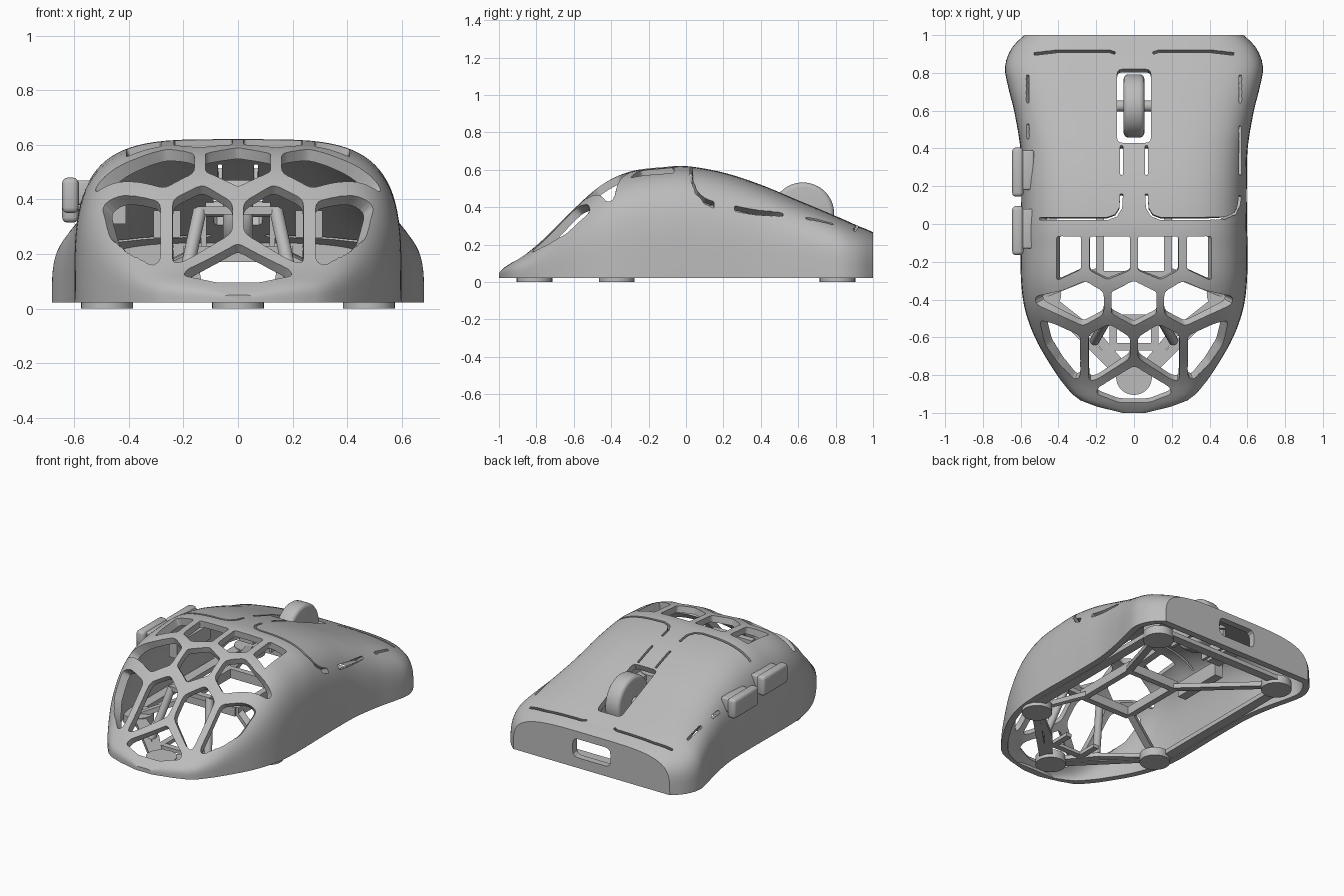
import bpy, bmesh, math
from mathutils import Vector

cube = bpy.data.objects.get("Cube")
if cube:
    bpy.data.objects.remove(cube)

grey = bpy.data.materials.new("matte_grey")
grey.use_nodes = True
grey.diffuse_color = (0.5, 0.5, 0.5, 1)
grey.node_tree.nodes["Principled BSDF"].inputs["Base Color"].default_value = (0.5, 0.5, 0.5, 1)

# Body curves: y, half width, height
BODY = [(-1, .06, .05), (-.975, .17, .075), (-.93, .29, .105), (-.85, .37, .155), (-.75, .44, .24),
        (-.6, .525, .39), (-.45, .578, .52), (-.3, .598, .59), (-.1, .6, .616), (0, .598, .62),
        (.2, .597, .585), (.4, .602, .52), (.6, .635, .437), (.72, .665, .387), (.83, .683, .34),
        (.92, .655, .3), (.97, .615, .28), (.985, .603, .273), (1, .58, .266)]
BASE = 0.022
POWER = 4


def curve(y, k):
    """Smooth interpolation through the body table."""
    y = min(max(y, -1), 1)
    i = max(j for j in range(len(BODY) - 1) if BODY[j][0] <= y)

    def slope(j):
        a, b = BODY[max(j - 1, 0)], BODY[min(j + 1, len(BODY) - 1)]
        return (b[k] - a[k]) / (b[0] - a[0])
    p, q = BODY[i], BODY[i + 1]
    h = q[0] - p[0]
    t = (y - p[0]) / h
    return ((1 + 2 * t) * (1 - t) ** 2 * p[k] + t * (1 - t) ** 2 * h * slope(i)
            + t * t * (3 - 2 * t) * q[k] + t * t * (t - 1) * h * slope(i + 1))


def surface(x, y):
    r = min(abs(x) / curve(y, 1), 0.985)
    return BASE + (curve(y, 2) - BASE) * (1 - r ** POWER) ** (1 / POWER)


def normal(x, y, e=0.01):
    gx = (surface(x + e, y) - surface(x - e, y)) / (2 * e)
    gy = (surface(x, y + e) - surface(x, y - e)) / (2 * e)
    return Vector((-gx, -gy, 1)).normalized()


def finish(name, bm, angle=35):
    bmesh.ops.recalc_face_normals(bm, faces=bm.faces)
    mesh = bpy.data.meshes.new(name)
    bm.to_mesh(mesh)
    bm.free()
    mesh.materials.append(grey)
    ob = bpy.data.objects.new(name, mesh)
    bpy.context.collection.objects.link(ob)
    if angle:
        smooth(ob, angle)
    return ob


def smooth(ob, angle):
    bpy.ops.object.select_all(action='DESELECT')
    ob.select_set(True)
    bpy.context.view_layer.objects.active = ob
    bpy.ops.object.shade_smooth_by_angle(angle=math.radians(angle))


def loft(name, y0, y1, wall, floor, rows=60, cols=48):
    """Closed solid of body sections, inset by the wall thickness."""
    bm = bmesh.new()
    rings = []
    for i in range(rows + 1):
        y = y0 + (y1 - y0) * i / rows
        size = []
        for k in (1, 2):
            s = (curve(y + .01, k) - curve(y - .01, k)) / .02
            size.append(curve(y, k) - wall * min(math.sqrt(1 + s * s), 1.7))
        w, h = max(size[0], .03), max(size[1], .04) - floor
        ring = []
        for j in range(cols + 1):
            a = math.pi * j / cols
            c, s = math.cos(a), max(math.sin(a), 0)
            ring.append(bm.verts.new((math.copysign(w * abs(c) ** (2 / POWER), c), y,
                                      floor + h * s ** (2 / POWER))))
        rings.append(ring)
    for a, b in zip(rings, rings[1:]):
        for j in range(cols + 1):
            k = (j + 1) % (cols + 1)
            bm.faces.new((a[j], a[k], b[k], b[j]))
    bm.faces.new(rings[0])
    bm.faces.new(rings[-1])
    return finish(name, bm, 0)


def rounded(points, r, step=.045):
    """Outline with rounded corners and evenly divided edges."""
    out = []
    n = len(points)
    for i in range(n):
        p, a, b = (Vector(points[j % n]) for j in (i, i - 1, i + 1))
        u = p + (a - p).normalized() * min(r, (a - p).length * .45)
        v = p + (b - p).normalized() * min(r, (b - p).length * .45)
        for t in (0, .33, .67, 1):
            out.append(u * (1 - t) ** 2 + p * 2 * t * (1 - t) + v * t * t)
    dense = []
    for a, b in zip(out, out[1:] + out[:1]):
        parts = max(1, math.ceil((b - a).length / step))
        dense += [a.lerp(b, k / parts) for k in range(parts)]
    return dense


shell = loft("shell", -1, 1, 0, BASE)


def carve(cutter):
    bpy.context.view_layer.objects.active = shell
    mod = shell.modifiers.new("cut", 'BOOLEAN')
    mod.operation = 'DIFFERENCE'
    mod.solver = 'EXACT'
    mod.object = cutter
    bpy.ops.object.modifier_apply(modifier=mod.name)
    bpy.data.objects.remove(cutter)


def prism(bm, top, bottom):
    lo, hi = ([bm.verts.new(p) for p in ring] for ring in (bottom, top))
    for i in range(len(lo)):
        j = (i + 1) % len(lo)
        bm.faces.new((lo[i], lo[j], hi[j], hi[i]))
    caps = [bm.faces.new(lo[::-1]), bm.faces.new(hi)]
    bmesh.ops.triangulate(bm, faces=caps, ngon_method='EAR_CLIP')


def hole(bm, points, r=.025, sides=(1, -1)):
    """Opening cut square to the body surface from its plan outline."""
    for s in sides:
        top, bottom = [], []
        for p in rounded(points, r):
            q = Vector((p.x * s, p.y, surface(p.x * s, p.y)))
            n = normal(q.x, q.y)
            top.append(q + n * .1)
            bottom.append(q - n * .08)
        prism(bm, top, bottom)


def slit(bm, path, w, sides=(1, -1)):
    left, right = [], []
    for i, p in enumerate(path):
        d = Vector(path[min(i + 1, len(path) - 1)]) - Vector(path[max(i - 1, 0)])
        side = Vector((-d.y, d.x)).normalized() * w / 2
        left.append(tuple(Vector(p) + side))
        right.append(tuple(Vector(p) - side))
    hole(bm, left + right[::-1], .005, sides)


# Hollow inside
carve(loft("inner_cutter", -.955, .955, .042, -.03))

# Honeycomb openings, neighbours in separate cuts
cut = bmesh.new()
hole(cut, [(.02, -.065), (.235, -.065), (.235, -.245), (.14, -.295), (.02, -.245)], .015)
hole(cut, [(.285, -.59), (.43, -.525), (.5, -.51), (.47, -.64), (.4, -.74), (.315, -.825), (.285, -.81)])
carve(finish("cutter", cut, 0))
cut = bmesh.new()
hole(cut, [(.28, -.065), (.41, -.065), (.41, -.3), (.28, -.24)], .015)
hole(cut, [(.02, -.6), (.13, -.53), (.24, -.585), (.24, -.83), (.2, -.825), (.02, -.71)])
carve(finish("cutter", cut, 0))
cut = bmesh.new()
hole(cut, [(0, -.3), (.12, -.36), (.12, -.475), (0, -.54), (-.12, -.475), (-.12, -.36)], .015, (1,))
hole(cut, [(0, -.75), (.19, -.865), (.2, -.9), (.08, -.945), (-.08, -.945), (-.2, -.9), (-.19, -.865)],
     .02, (1,))
carve(finish("cutter", cut, 0))
for side in (1, -1):
    cut = bmesh.new()
    hole(cut, [(.16, -.36), (.26, -.3), (.37, -.35), (.525, -.385), (.52, -.425), (.27, -.54), (.16, -.48)],
         .025, (side,))
    carve(finish("cutter", cut, 0))

# Wheel slot, button gaps and cable port
cut = bmesh.new()
hole(cut, [(.09, .43), (.09, .82), (-.09, .82), (-.09, .43)], .03, (1,))
slit(cut, [(.066, .26), (.066, .415)], .014)
slit(cut, [(.1, .905), (.13, .915), (.4, .915), (.53, .9)], .014)
slit(cut, [(.066, .16), (.07, .085), (.095, .045), (.14, .028), (.3, .028), (.5, .028)], .015, (-1,))
slit(cut, [(.066, .16), (.07, .085), (.095, .045), (.14, .028), (.3, .028), (.48, .03),
           (.535, .055), (.556, .1), (.562, .15)], .014, (1,))
slit(cut, [(.562, .26), (.562, .52)], .012, (1,))
slit(cut, [(.562, .45), (.562, .53)], .012, (-1,))
slit(cut, [(.563, .64), (.563, .79)], .012)
port = rounded([(-.14, .09), (.14, .09), (.14, .215), (-.14, .215)], .04, 1)
prism(cut, [(p.x, 1.1, p.y) for p in port], [(p.x, .87, p.y) for p in port])
carve(finish("cutter", cut, 0))
smooth(shell, 30)


def box(name, centre, size, bevel=0, segments=3):
    bm = bmesh.new()
    bmesh.ops.create_cube(bm, size=1)
    for v in bm.verts:
        v.co = Vector(a * b + c for a, b, c in zip(v.co, size, centre))
    if bevel:
        bmesh.ops.bevel(bm, geom=bm.edges[:], offset=bevel, segments=segments, profile=.5, affect='EDGES')
    return finish(name, bm)


def rod(name, a, b, r, sides=32, bevel=0):
    """Cylinder from a to b."""
    a, b = Vector(a), Vector(b)
    bm = bmesh.new()
    bmesh.ops.create_cone(bm, cap_ends=True, segments=sides, radius1=r, radius2=r, depth=(b - a).length)
    if bevel:
        rims = [e for e in bm.edges if abs(e.verts[0].co.z - e.verts[1].co.z) < 1e-5]
        bmesh.ops.bevel(bm, geom=rims, offset=bevel, segments=4, profile=.5, affect='EDGES')
    turn = (b - a).to_track_quat('Z', 'Y')
    for v in bm.verts:
        v.co = turn @ v.co + (a + b) / 2
    return finish(name, bm)


def bar(name, a, b, w=.045, h=.03):
    """Flat strip from a to b."""
    a, b = Vector(a), Vector(b)
    d = b - a
    side = d.cross(Vector((0, 0, 1))).normalized() * w / 2
    up = side.cross(d).normalized() * h / 2
    bm = bmesh.new()
    ends = [[bm.verts.new(p + side * i + up * j) for i, j in ((1, 1), (-1, 1), (-1, -1), (1, -1))]
            for p in (a, b)]
    for i in range(4):
        j = (i + 1) % 4
        bm.faces.new((ends[0][i], ends[0][j], ends[1][j], ends[1][i]))
    for e in ends:
        bm.faces.new(e)
    return finish(name, bm)


# Scroll wheel
rod("scroll_wheel", (-.055, .625, .365), (.055, .625, .365), .167, 64, .025)
rod("wheel_axle", (-.12, .625, .365), (.12, .625, .365), .03)

# Side buttons on the right
for name, y, z in (("front_side_button", -.035, .415), ("rear_side_button", .275, .38)):
    box(name, (-.615, y, z), (.06, .26, .13), .02)
    box(name + "_stem", (-.57, y + .01, z + .01), (.08, .21, .09), .01)
box("side_switch_board", (-.44, .12, .36), (.06, .36, .1))

# Feet and chassis
rod("rear_foot", (0, -.81, 0), (0, -.81, .056), .095)
z = .037
for s, side in ((1, "left"), (-1, "right")):
    rod(side + "_mid_foot", (s * .48, -.37, 0), (s * .48, -.37, .056), .095)
    rod(side + "_front_foot", (s * .48, .81, 0), (s * .48, .81, .056), .095)
    bar(side + "_side_rail", (s * .52, .84, z), (s * .52, -.37, z), .065)
    bar(side + "_rear_rail", (s * .5, -.37, z), (s * .04, -.83, z))
    bar(side + "_base_brace", (s * .21, -.58, z), (0, -.83, z), .05, .028)
    bar(side + "_foot_brace", (s * .48, -.37, z), (s * .2, -.59, z), .045, .026)
    bar(side + "_mid_strut", (s * .48, -.37, z), (s * .18, -.25, .19))
    bar(side + "_front_strut", (s * .48, .81, z), (s * .18, .17, .19))
    bar(side + "_tray_rail", (s * .18, -.28, .2), (s * .18, .19, .2), .04, .06)
    rod(side + "_post", (s * .21, -.62, z), (s * .14, -.5, .36), .025, 16)
    bar(side + "_bracket_arm", (s * .11, -.5, z), (s * .11, -.67, z), .04, .024)
    bar(side + "_wheel_mount", (s * .125, .52, .28), (s * .125, .73, .28), .02, .14)
    box(side + "_click_switch", (s * .26, .55, .31), (.1, .18, .1))
bar("front_rail", (-.5, .86, z), (.5, .86, z), .06)
bar("tray_front_bar", (-.18, -.27, .2), (.18, -.27, .2), .04, .06)
bar("tray_back_bar", (-.18, .17, .2), (.18, .17, .2), .04, .06)
bar("post_cross_bar", (-.15, -.5, .36), (.15, -.5, .36), .04)
bar("bracket_bar", (-.13, -.65, z), (.13, -.65, z), .04, .022)
